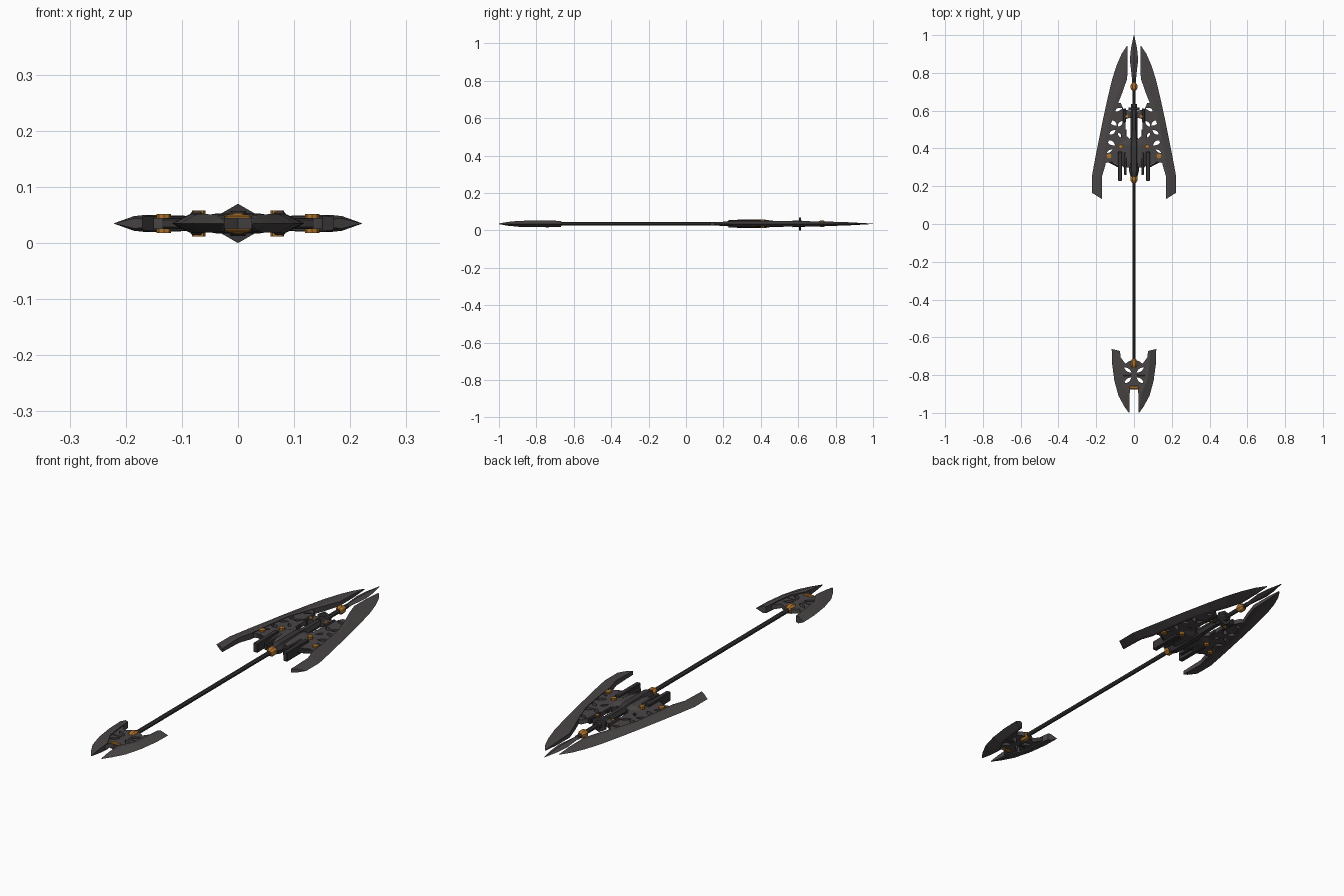
import bpy, bmesh, math
from mathutils import Matrix, Vector

cube = bpy.data.objects.get("Cube")
if cube:
    bpy.data.objects.remove(cube)

MID = 0.035  # height of the weapon's flat symmetry plane


def material(name, rgb):
    m = bpy.data.materials.new(name)
    m.use_nodes = True
    m.diffuse_color = (*rgb, 1)
    bsdf = m.node_tree.nodes["Principled BSDF"]
    bsdf.inputs["Base Color"].default_value = (*rgb, 1)
    return m


STEEL = material("blade_grey", (0.068, 0.060, 0.061))
DARK = material("dark_iron", (0.040, 0.036, 0.037))
BRONZE = material("bronze", (0.42, 0.17, 0.025))


def add(name, mesh, mat, mirror=False):
    ob = bpy.data.objects.new(name, mesh)
    bpy.context.collection.objects.link(ob)
    mesh.materials.clear()
    mesh.materials.append(mat)
    ob.location.z = MID
    if mirror:
        ob.modifiers.new("mirror", 'MIRROR').use_mirror_merge = False
    return ob


def finish(name, bm, mat, mirror=False):
    bmesh.ops.recalc_face_normals(bm, faces=bm.faces)
    mesh = bpy.data.meshes.new(name)
    bm.to_mesh(mesh)
    bm.free()
    return add(name, mesh, mat, mirror)


def loft(name, rings, mat, mirror=False):
    """Skin closed rings of points and cap both ends."""
    bm = bmesh.new()
    rows = [[bm.verts.new(p) for p in ring] for ring in rings]
    n = len(rows[0])
    for a, b in zip(rows, rows[1:]):
        for i in range(n):
            j = (i + 1) % n
            bm.faces.new((a[i], a[j], b[j], b[i]))
    bm.faces.new(rows[0])
    bm.faces.new(rows[-1])
    return finish(name, bm, mat, mirror)


def blade(name, rows):
    """Sharp outer edge, bevel up to a ridge, thick inner edge."""
    rings = []
    for ox, oy, ix, iy, h in rows:
        rx, ry = ix + (ox - ix) * 0.3, iy + (oy - iy) * 0.3
        rings.append([(ox, oy, 0), (rx, ry, h), (ix, iy, h * 0.9),
                      (ix, iy, -h * 0.9), (rx, ry, -h)])
    loft(name, rings, STEEL, True)


def turned(name, profile, mat, sides=8, x=0, flat=1, phase=0.5, mirror=False):
    """Faceted part around the long axis from (y, radius) pairs."""
    rings = []
    for y, r in profile:
        angles = [math.tau * (i + phase) / sides for i in range(sides)]
        rings.append([(x + r * math.cos(a), y, r * flat * math.sin(a)) for a in angles])
    return loft(name, rings, mat, mirror)


def block(name, x, y, size, mat, turn=0, z=0, mirror=True, bevel=0.003):
    bm = bmesh.new()
    bmesh.ops.create_cube(bm, size=1, matrix=Matrix.Diagonal((*size, 1)))
    bmesh.ops.bevel(bm, geom=bm.edges[:], offset=bevel, segments=1, affect='EDGES')
    bm.transform(Matrix.Translation((x, y, z)) @ Matrix.Rotation(math.radians(turn), 4, 'Z'))
    return finish(name, bm, mat, mirror)


def stud(name, x, y, r, h, mirror=True):
    bm = bmesh.new()
    bmesh.ops.create_cone(bm, cap_ends=True, segments=8, radius1=r, radius2=r, depth=h)
    bm.transform(Matrix.Translation((x, y, 0)))
    return finish(name, bm, BRONZE, mirror)


def leaf(x, y, length, width, degrees):
    """Pointed oval outline."""
    turn = Matrix.Rotation(math.radians(degrees), 2)
    pts = []
    for side in (1, -1):
        for i in range(6):
            t = i / 6
            p = Vector((side * (t - 0.5) * length, side * math.sin(math.pi * t) * -width / 2))
            pts.append(turn @ p + Vector((x, y)))
    return pts


def pierced_plate(name, outline, holes, half_thickness, mat):
    cu = bpy.data.curves.new(name + "_outline", 'CURVE')
    cu.dimensions = '2D'
    cu.fill_mode = 'BOTH'
    cu.extrude = half_thickness
    for pts in [outline] + holes:
        sp = cu.splines.new('POLY')
        sp.points.add(len(pts) - 1)
        for p, (x, y) in zip(sp.points, pts):
            p.co = (x, y, 0, 1)
        sp.use_cyclic_u = True
    tmp = bpy.data.objects.new(name + "_helper", cu)
    mesh = bpy.data.meshes.new_from_object(tmp)
    bpy.data.objects.remove(tmp)
    return add(name, mesh, mat, True)


# Shaft
turned("shaft", [(-0.76, 0.010), (0.77, 0.010)], DARK)

# Leaf-shaped centre point
rings = []
for y, w, h in [(0.735, 0.008, 0.008), (0.79, 0.013, 0.009), (0.87, 0.022, 0.008),
                (0.93, 0.016, 0.005), (1.0, 0.001, 0.001)]:
    rings.append([(w, y, 0), (0, y, h), (-w, y, 0), (0, y, -h)])
loft("centre_point", rings, STEEL)
turned("point_collar", [(0.708, 0.012), (0.718, 0.019), (0.735, 0.019), (0.748, 0.011)], BRONZE)

# Head side blades
blade("head_blade", [
    (0.222, 0.165, 0.170, 0.132, 0.009), (0.222, 0.257, 0.170, 0.250, 0.013),
    (0.205, 0.350, 0.152, 0.310, 0.015), (0.185, 0.450, 0.140, 0.410, 0.015),
    (0.165, 0.550, 0.122, 0.530, 0.015), (0.140, 0.665, 0.088, 0.630, 0.014),
    (0.116, 0.765, 0.060, 0.700, 0.013), (0.092, 0.840, 0.036, 0.770, 0.011),
    (0.066, 0.900, 0.034, 0.870, 0.008), (0.038, 0.942, 0.034, 0.942, 0.002)])

# Pierced web between blades and housing
pierced_plate(
    "head_web",
    [(0.165, 0.32), (0.155, 0.40), (0.13, 0.54), (0.10, 0.64), (0.07, 0.64), (0.055, 0.605),
     (0.01, 0.60), (0.01, 0.565), (0.045, 0.555), (0.045, 0.47), (0.01, 0.44),
     (0.01, 0.34), (0.08, 0.31), (0.12, 0.33)],
    [leaf(0.085, 0.605, 0.050, 0.016, -20), leaf(0.110, 0.535, 0.050, 0.022, 35),
     leaf(0.073, 0.530, 0.040, 0.018, -50), leaf(0.115, 0.485, 0.042, 0.018, -35),
     leaf(0.075, 0.470, 0.036, 0.014, 50), leaf(0.122, 0.430, 0.052, 0.022, 30),
     leaf(0.130, 0.385, 0.036, 0.012, -30)],
    0.010, STEEL)

# Central housing: hexagonal spine, sloping shoulders, prongs
turned("spine", [(0.25, 0.018), (0.28, 0.026), (0.42, 0.026), (0.46, 0.019), (0.60, 0.017)],
       DARK, sides=6, phase=0)
rings = []
for y, w, h in [(0.30, 0.055, 0.012), (0.33, 0.088, 0.016),
                (0.42, 0.092, 0.018), (0.45, 0.060, 0.012)]:
    rings.append([(w, y, -h * 0.5), (w, y, h * 0.5), (w * 0.4, y, h), (-w * 0.4, y, h),
                  (-w, y, h * 0.5), (-w, y, -h * 0.5), (-w * 0.4, y, -h), (w * 0.4, y, -h)])
loft("shoulder_plate", rings, STEEL)
block("long_prong", 0.074, 0.305, (0.021, 0.155, 0.042), DARK)
block("inner_prong", 0.046, 0.32, (0.015, 0.12, 0.032), DARK)
block("upper_spike", 0.043, 0.465, (0.009, 0.07, 0.018), DARK)
block("outer_spike", 0.064, 0.455, (0.009, 0.06, 0.018), DARK)
block("upper_rail", 0.050, 0.575, (0.014, 0.075, 0.028), DARK)
for i, y in enumerate((0.325, 0.355)):
    block(f"blade_strut_{i + 1}", 0.122, y, (0.09, 0.010, 0.018), DARK, turn=28)

# Hexagonal guard and shaft socket
turned("hex_guard", [(0.604, 0.035), (0.616, 0.035)], DARK, sides=6)
turned("guard_sleeve", [(0.57, 0.020), (0.635, 0.017)], DARK)
turned("socket_knob", [(0.218, 0.011), (0.230, 0.020), (0.247, 0.020), (0.262, 0.013)], BRONZE)

# Bronze studs on the head
stud("blade_stud", 0.132, 0.36, 0.013, 0.034)
stud("shoulder_stud", 0.070, 0.41, 0.012, 0.046)
stud("rail_stud", 0.038, 0.57, 0.008, 0.030)

# Rear blades
blade("rear_blade", [
    (0.118, -0.662, 0.074, -0.672, 0.016), (0.116, -0.74, 0.068, -0.74, 0.017),
    (0.104, -0.83, 0.058, -0.82, 0.017), (0.082, -0.91, 0.024, -0.885, 0.016),
    (0.052, -0.965, 0.024, -0.95, 0.010), (0.027, -1.0, 0.024, -0.998, 0.002)])
pierced_plate(
    "rear_web",
    [(0, -0.72), (0.025, -0.725), (0.045, -0.74), (0.075, -0.70), (0.078, -0.84),
     (0.05, -0.90), (0.024, -0.905), (0.02, -0.875), (0, -0.875)],
    [leaf(0.033, -0.773, 0.052, 0.017, 35), leaf(0.033, -0.828, 0.052, 0.019, -40)],
    0.010, STEEL)
block("rear_strut", 0.038, -0.80, (0.045, 0.010, 0.024), DARK)
turned("rear_socket", [(-0.765, 0.012), (-0.75, 0.020), (-0.732, 0.020), (-0.715, 0.012)], BRONZE)
block("rear_clasp", 0, -0.866, (0.046, 0.016, 0.030), BRONZE, mirror=False)
